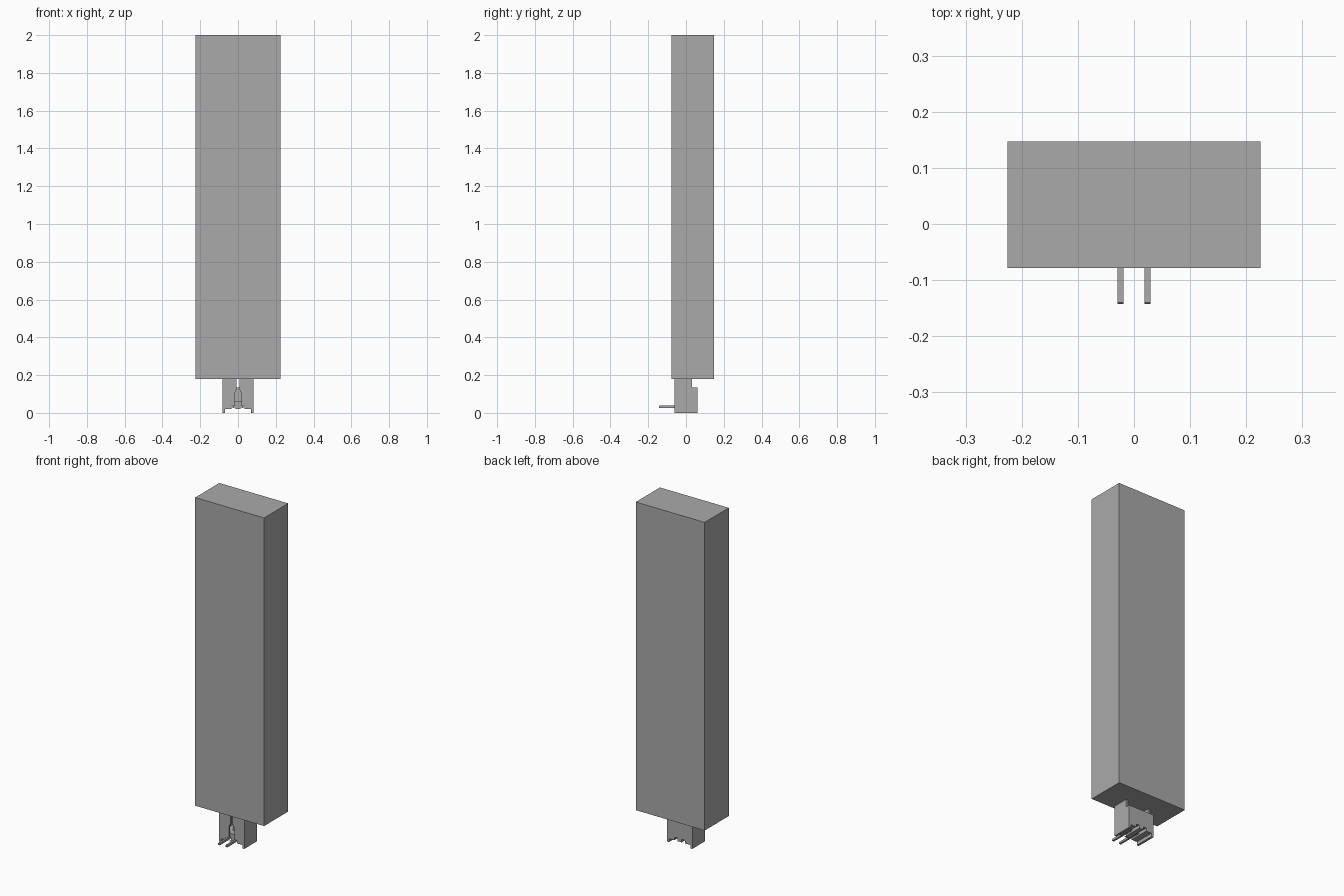
import bpy
import bmesh

cube = bpy.data.objects.get("Cube")
if cube:
    bpy.data.objects.remove(cube, do_unlink=True)

GREY = (0.4, 0.4, 0.4, 1)
grey = bpy.data.materials.new("plain grey")
grey.use_nodes = True
grey.diffuse_color = GREY
grey.node_tree.nodes["Principled BSDF"].inputs["Base Color"].default_value = GREY


def finish(name, bm):
    bmesh.ops.recalc_face_normals(bm, faces=bm.faces)
    mesh = bpy.data.meshes.new(name)
    bm.to_mesh(mesh)
    bm.free()
    mesh.materials.append(grey)
    obj = bpy.data.objects.new(name, mesh)
    bpy.context.collection.objects.link(obj)
    return obj


def box(name, x, y, z):
    """Box from three (low, high) ranges."""
    bm = bmesh.new()
    bmesh.ops.create_cube(bm, size=1)
    for v in bm.verts:
        for i, (lo, hi) in enumerate((x, y, z)):
            v.co[i] = hi if v.co[i] > 0 else lo
    return finish(name, bm)


def prism(name, points, axis, lo, hi):
    """Extrude a profile along x (points are y, z) or y (points are x, z)."""
    bm = bmesh.new()
    verts = [bm.verts.new((lo, a, b) if axis == "x" else (a, lo, b)) for a, b in points]
    face = bm.faces.new(verts)
    ext = bmesh.ops.extrude_face_region(bm, geom=[face])
    shift = (hi - lo, 0, 0) if axis == "x" else (0, hi - lo, 0)
    bmesh.ops.translate(bm, vec=shift, verts=[g for g in ext["geom"] if isinstance(g, bmesh.types.BMVert)])
    return finish(name, bm)


def cut(target, cutter):
    mod = target.modifiers.new("cut", "BOOLEAN")
    mod.operation = "DIFFERENCE"
    mod.solver = "EXACT"
    mod.object = cutter
    cutter.hide_render = True
    cutter.hide_set(True)
    cutter.display_type = "WIRE"


# Tall rectangular body
box("body", (-0.225, 0.225), (-0.078, 0.147), (0.18, 2))

# Socket housing with a lower rear wall
side = [(-0.06, 0), (0.06, 0), (0.06, 0.135), (0.033, 0.135), (0.033, 0.18), (-0.06, 0.18)]
housing = prism("socket_housing", side, "x", -0.083, 0.083)

# Hollow inside, keyway through the front wall, pointed at its top
cut(housing, box("cavity_cutter", (-0.07, 0.07), (-0.047, 0.047), (0.06, 0.3)))
half = [(0.018, 0.022), (0.018, 0.105), (0.007, 0.125), (0.007, 0.2)]
keyway = half + [(-x, z) for x, z in reversed(half)]
cut(housing, prism("keyway_cutter", keyway, "y", -0.08, -0.047))

# Stepped underside running front to back
half = [(0.07, -0.02), (0.07, 0.02), (0.034, 0.02), (0.034, 0.038), (0.014, 0.038), (0.014, 0.02)]
under = half + [(-x, z) for x, z in reversed(half)]
cut(housing, prism("underside_cutter", under, "y", -0.1, 0.1))

# Two bent contact pins: upright in the socket, then forward
for name, x in (("left_pin", 0.024), ("right_pin", -0.024)):
    bend = [(-0.143, 0.026), (0.006, 0.026), (0.006, 0.13), (-0.006, 0.13),
            (-0.006, 0.038), (-0.14, 0.038), (-0.143, 0.035)]
    prism(name, bend, "x", x - 0.0055, x + 0.0055)
